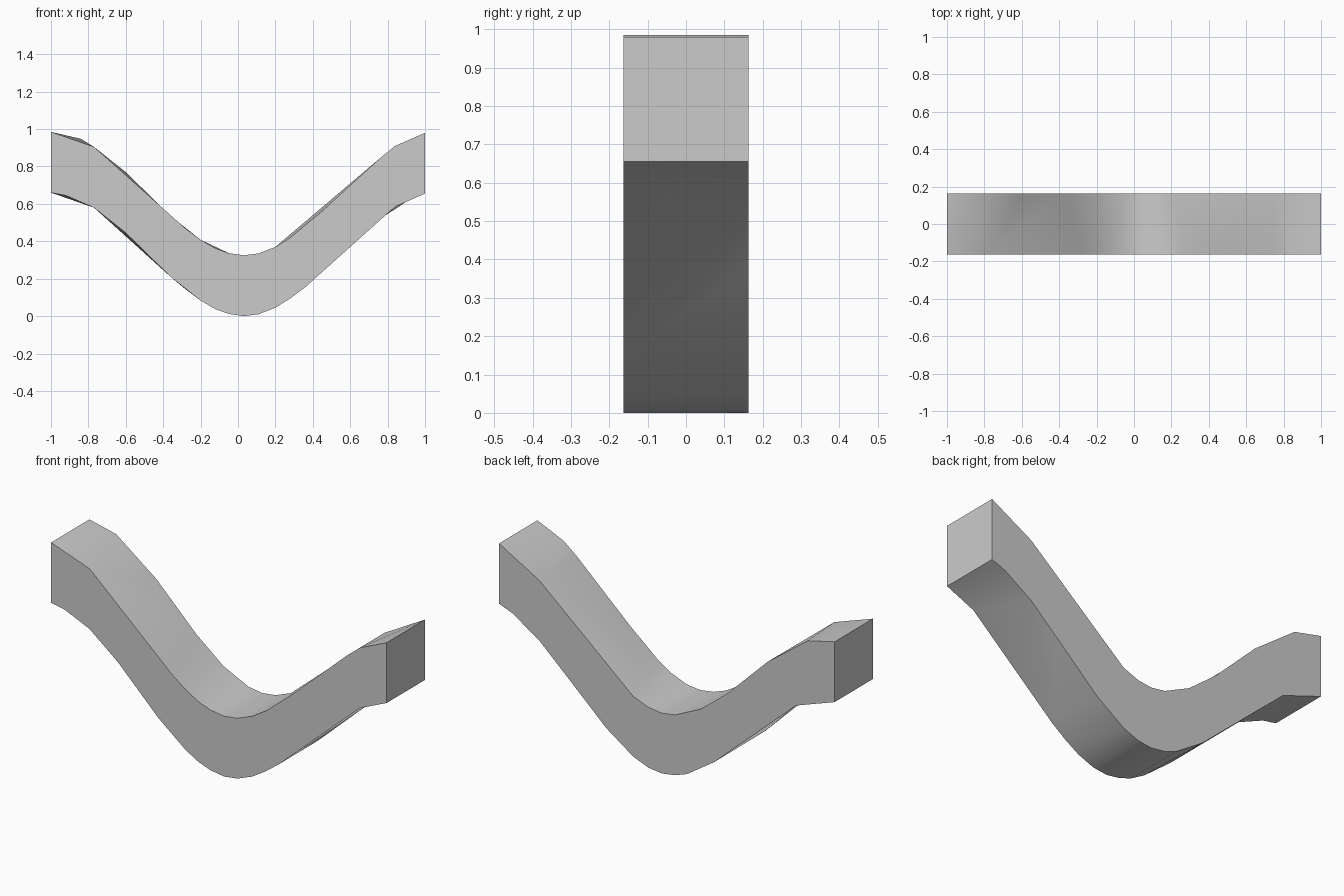
import bpy
import bmesh
import math

cube = bpy.data.objects.get("Cube")
if cube:
    bpy.data.objects.remove(cube, do_unlink=True)

HALF_DEPTH = 0.163
THICKNESS = 0.325

# Underside of the wave: height at each station along x
WAVE = [(-1, .66), (-.92, .645), (-.84, .623), (-.77, .58), (-.6, .445),
        (-.36, .21), (-.28, .143), (-.2, .083), (-.12, .037), (-.05, .012),
        (.03, 0), (.11, .01), (.2, .045), (.28, .095), (.36, .155),
        (.45, .237), (.6, .375), (.76, .52), (.84, .585), (.92, .625), (1, .655)]

# Stations kept along each of the four long edges
FRONT_TOP = [0, 3, 6, 7, 8, 9, 10, 11, 12, 13, 15, 17, 18, 20]
FRONT_BOTTOM = [0, 1, 3, 4, 5, 7, 8, 9, 10, 11, 12, 13, 14, 18, 20]
BACK_TOP = [0, 2, 4, 5, 7, 9, 10, 11, 12, 17, 20]
BACK_BOTTOM = [0, 3, 6, 8, 9, 10, 11, 12, 14, 16, 17, 19, 20]

bm = bmesh.new()


def edge_line(stations, y, lift):
    return [bm.verts.new((WAVE[i][0], y, WAVE[i][1] + lift)) for i in stations]


def bridge(a, b):
    """Join two long edges with quads where stations match, else triangles."""
    i = j = 0
    while i < len(a) - 1 or j < len(b) - 1:
        xa = a[i + 1].co.x if i < len(a) - 1 else 9
        xb = b[j + 1].co.x if j < len(b) - 1 else 9
        if abs(xa - xb) < 0.001:
            face = [a[i], a[i + 1], b[j + 1], b[j]]
            i, j = i + 1, j + 1
        elif xa < xb:
            face = [a[i], a[i + 1], b[j]]
            i += 1
        else:
            face = [a[i], b[j + 1], b[j]]
            j += 1
        bm.faces.new(face)


front_top = edge_line(FRONT_TOP, -HALF_DEPTH, THICKNESS)
front_bottom = edge_line(FRONT_BOTTOM, -HALF_DEPTH, 0)
back_top = edge_line(BACK_TOP, HALF_DEPTH, THICKNESS)
back_bottom = edge_line(BACK_BOTTOM, HALF_DEPTH, 0)

# Curved upper and lower surfaces
bridge(front_top, back_top)
bridge(back_bottom, front_bottom)

# Flat front and back walls, then the square ends
bm.faces.new(front_bottom + front_top[::-1])
bm.faces.new(back_top + back_bottom[::-1])
for k in (0, -1):
    bm.faces.new([front_top[k], front_bottom[k], back_bottom[k], back_top[k]])
bmesh.ops.recalc_face_normals(bm, faces=bm.faces)

mesh = bpy.data.meshes.new("wave_bar")
bm.to_mesh(mesh)
bm.free()
wave_bar = bpy.data.objects.new("wave_bar", mesh)
bpy.context.collection.objects.link(wave_bar)

# Plain grey finish
grey = bpy.data.materials.new("light_grey")
grey.use_nodes = True
colour = (0.6, 0.6, 0.6, 1)
grey.diffuse_color = colour
grey.node_tree.nodes["Principled BSDF"].inputs["Base Color"].default_value = colour
mesh.materials.append(grey)

bpy.context.view_layer.objects.active = wave_bar
wave_bar.select_set(True)
bpy.ops.object.shade_smooth_by_angle(angle=math.radians(35))
